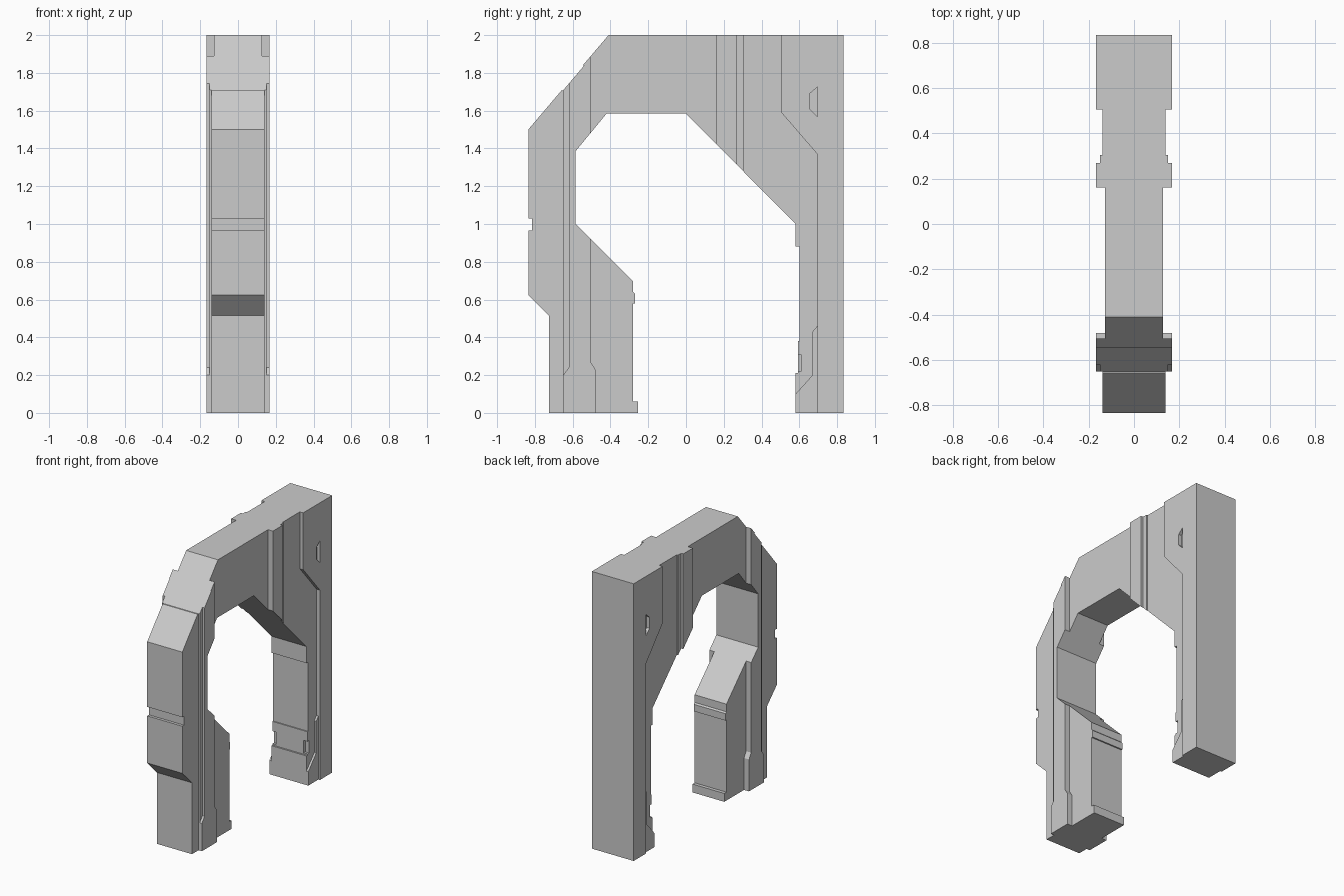
import bpy, bmesh


def prism(name, outline, x0, x1):
    """Extrude a (y, z) outline from x0 to x1."""
    bm = bmesh.new()
    face = bm.faces.new([bm.verts.new((x0, y, z)) for y, z in outline])
    ext = bmesh.ops.extrude_face_region(bm, geom=[face])
    verts = [g for g in ext["geom"] if isinstance(g, bmesh.types.BMVert)]
    bmesh.ops.translate(bm, verts=verts, vec=(x1 - x0, 0, 0))
    bmesh.ops.recalc_face_normals(bm, faces=bm.faces[:])
    mesh = bpy.data.meshes.new(name)
    bm.to_mesh(mesh)
    bm.free()
    ob = bpy.data.objects.new(name, mesh)
    bpy.context.collection.objects.link(ob)
    return ob


def rect(y0, y1, z0, z1):
    return [(y0, z0), (y1, z0), (y1, z1), (y0, z1)]


# Side outline of the whole arch
outline = [
    # front leg and chamfered shoulder
    (-0.725, 0), (-0.725, 0.515), (-0.835, 0.625), (-0.835, 0.965),
    (-0.815, 0.965), (-0.815, 1.03), (-0.835, 1.03), (-0.835, 1.5),
    (-0.66, 1.706), (-0.652, 1.706), (-0.54, 1.838), (-0.548, 1.838),
    # top and rear post
    (-0.41, 2), (0.835, 2), (0.835, 0), (0.58, 0),
    (0.58, 0.21), (0.592, 0.21), (0.592, 0.38), (0.6, 0.38),
    (0.6, 0.88), (0.58, 0.88), (0.58, 1.0),
    # inner opening and back of the front leg
    (0, 1.585), (-0.42, 1.585), (-0.585, 1.385), (-0.585, 1.0),
    (-0.28, 0.695), (-0.28, 0.64), (-0.27, 0.63), (-0.27, 0.58),
    (-0.28, 0.58), (-0.28, 0.06), (-0.255, 0.06), (-0.255, 0),
]
arch = prism("arch", outline, -0.167, 0.167)

# Side recesses, mirrored: remaining half width and (y, z) region
pockets = [
    # front plate
    (0.14, rect(-1, -0.65, -1, 3)),
    # stepped corner of the front rib
    (0.15, [(-0.66, 0.19), (-0.65, 0.2), (-0.62, 0.24), (-0.62, 3), (-0.66, 3)]),
    # thin middle span
    (0.127, [(-0.48, -1), (-0.48, 0.23), (-0.505, 0.27), (-0.505, 3),
             (0.16, 3), (0.16, -1)]),
    # step behind the middle rib
    (0.15, rect(0.27, 0.32, -1, 3)),
    # panel in front of the rear post
    (0.14, [(0.305, 3), (0.305, 0), (0.48, 0), (0.58, 0.1), (0.67, 0.2),
            (0.67, 0.43), (0.695, 0.46), (0.695, 1.37), (0.505, 1.59), (0.505, 3)]),
    # foot of the rear post
    (0.155, rect(0.5, 0.695, -1, 0.47)),
    # small slot and inner corner notch
    (0.145, [(0.695, 1.57), (0.655, 1.61), (0.655, 1.69), (0.695, 1.725)]),
    (0.11, rect(0.5, 0.61, 0.22, 0.31)),
]
bpy.context.view_layer.objects.active = arch
for width, region in pockets:
    for side in (-1, 1):
        cutter = prism("recess_cutter", region, side * width, side * 0.4)
        cutter.hide_render = True
        mod = arch.modifiers.new("recess", 'BOOLEAN')
        mod.operation = 'DIFFERENCE'
        mod.solver = 'EXACT'
        mod.object = cutter
        bpy.ops.object.modifier_apply(modifier=mod.name)
        bpy.data.objects.remove(cutter)
